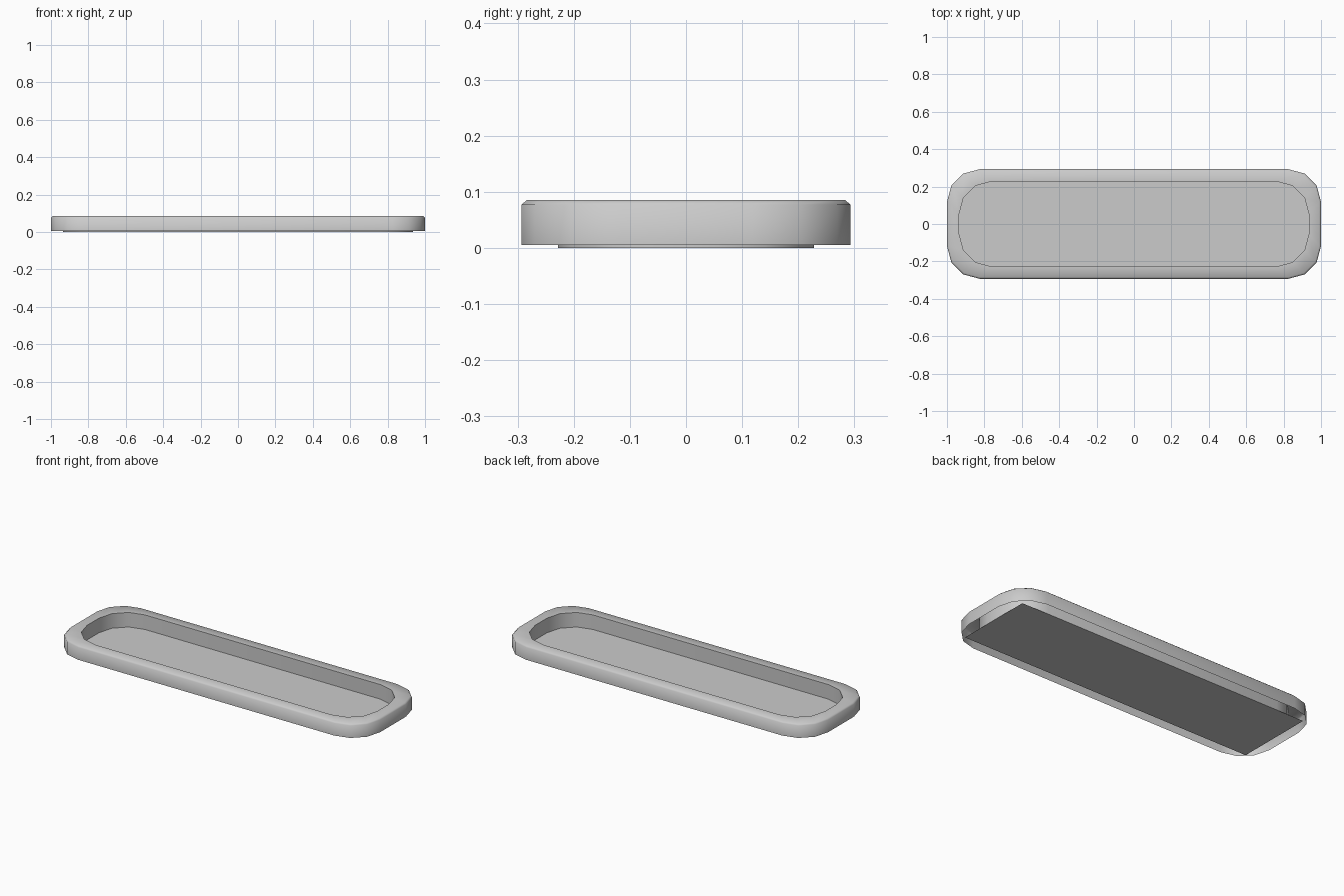
import bpy, bmesh
from math import sin, cos, pi, radians

if "Cube" in bpy.data.objects:
    bpy.data.objects.remove(bpy.data.objects["Cube"])


def rounded_loop(bm, hx, hy, r, z, segments=3):
    """Closed ring of vertices along a rounded rectangle."""
    ring = []
    for k, (sx, sy) in enumerate([(1, 1), (-1, 1), (-1, -1), (1, -1)]):
        for i in range(segments + 1):
            a = k * pi / 2 + i * pi / 2 / segments
            ring.append(bm.verts.new((sx * (hx - r) + r * cos(a),
                                      sy * (hy - r) + r * sin(a), z)))
    return ring


def bridge(bm, a, b):
    n = len(a)
    for i in range(n):
        j = (i + 1) % n
        bm.faces.new((a[i], a[j], b[j], b[i]))


def finish(bm, name):
    mesh = bpy.data.meshes.new(name)
    bm.to_mesh(mesh)
    bm.free()
    obj = bpy.data.objects.new(name, mesh)
    bpy.context.collection.objects.link(obj)
    return obj


# Raised rim: outer wall, bevelled top, inner wall; open underneath
bm = bmesh.new()
profile = [(1.0, 0.293, 0.175, 0.005), (1.0, 0.293, 0.175, 0.077),
           (0.991, 0.284, 0.166, 0.085), (0.935, 0.228, 0.175, 0.085),
           (0.935, 0.228, 0.175, 0.0)]
rings = [rounded_loop(bm, *p) for p in profile]
for lower, upper in zip(rings, rings[1:]):
    bridge(bm, lower, upper)
rim = finish(bm, "tray_rim")
bpy.context.view_layer.objects.active = rim
rim.select_set(True)
bpy.ops.object.shade_smooth_by_angle(angle=radians(50))

# Flat rectangular floor with square corners hidden under the rim
bm = bmesh.new()
bm.faces.new([bm.verts.new((x, y, 0)) for x, y in
              [(-0.935, -0.228), (0.935, -0.228), (0.935, 0.228), (-0.935, 0.228)]])
finish(bm, "tray_floor")
